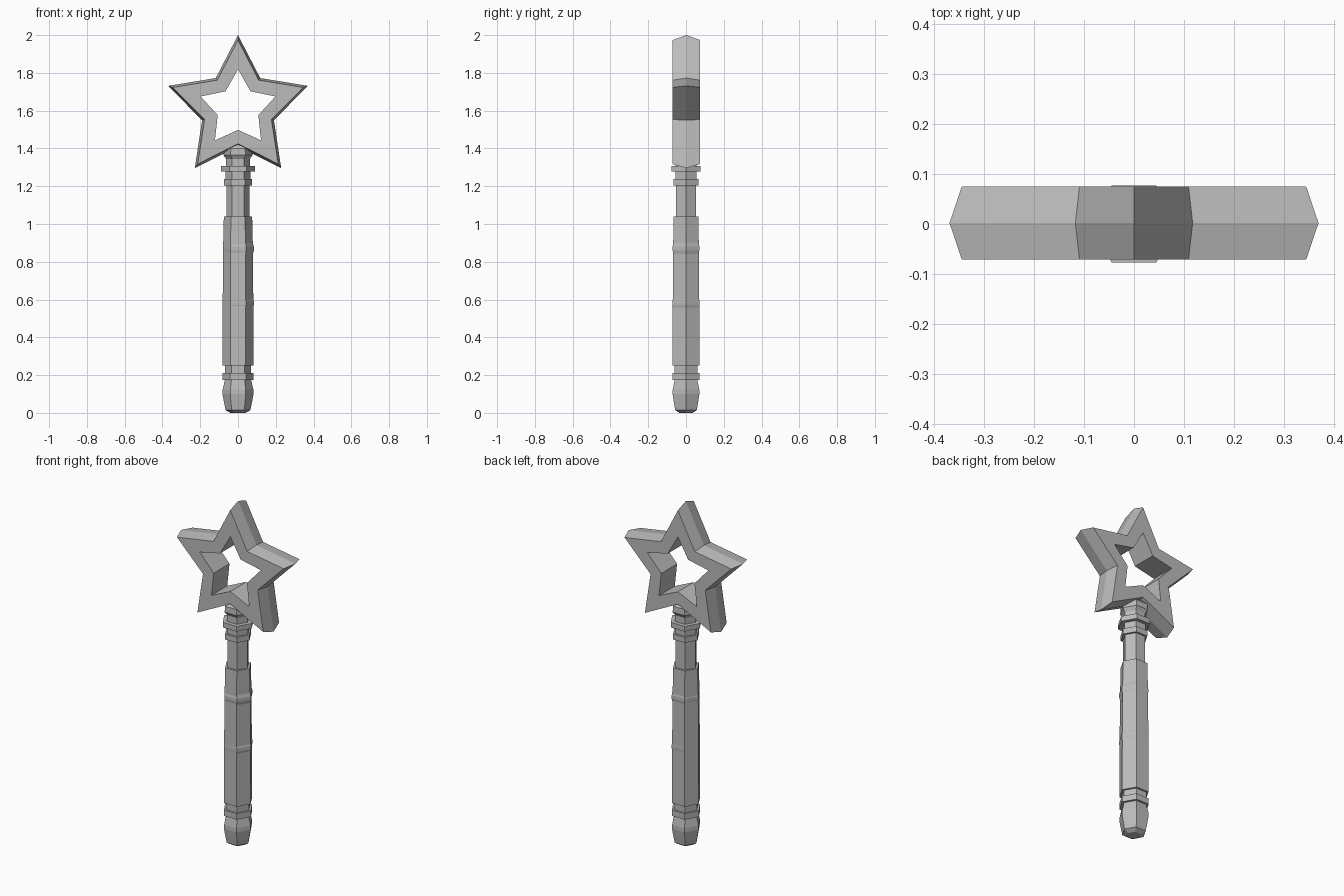
import bpy, bmesh
from math import sin, cos, pi

cube = bpy.data.objects.get("Cube")
if cube:
    bpy.data.objects.remove(cube)

GREY = (0.5, 0.5, 0.5, 1)
grey = bpy.data.materials.new("plain grey")
grey.use_nodes = True
grey.diffuse_color = GREY
grey.node_tree.nodes["Principled BSDF"].inputs["Base Color"].default_value = GREY


def loft(name, rings, closed=False):
    """Join equal-length point rings with quads; cap the ends unless closed."""
    bm = bmesh.new()
    loops = [[bm.verts.new(p) for p in ring] for ring in rings]
    n = len(loops[0])
    pairs = list(zip(loops, loops[1:]))
    if closed:
        pairs.append((loops[-1], loops[0]))
    else:
        bm.faces.new(loops[0])
        bm.faces.new(loops[-1])
    for a, b in pairs:
        for i in range(n):
            j = (i + 1) % n
            bm.faces.new((a[i], a[j], b[j], b[i]))
    bmesh.ops.recalc_face_normals(bm, faces=bm.faces)
    mesh = bpy.data.meshes.new(name)
    bm.to_mesh(mesh)
    bm.free()
    mesh.materials.append(grey)
    ob = bpy.data.objects.new(name, mesh)
    bpy.context.collection.objects.link(ob)
    return ob


def hex_part(name, profile, dx=0):
    """Six-sided turned part from (radius, height) pairs."""
    return loft(name, [[(dx + r * cos(k * pi / 3), r * sin(k * pi / 3), z)
                        for k in range(6)] for r, z in profile])


def star_ring(tip, notch, y):
    pts = []
    for k in range(10):
        r = notch if k % 2 else tip
        a = pi / 2 + k * pi / 5
        pts.append((r * cos(a), y, 1.611 + r * sin(a)))
    return pts


# Open star with a ridged outer rim and a straight hole
loft("star", [star_ring(0.389, 0.2, 0.002),
              star_ring(0.363, 0.186, -0.071),
              star_ring(0.208, 0.113, -0.071),
              star_ring(0.208, 0.113, 0.075),
              star_ring(0.363, 0.186, 0.075)], closed=True)

# Handle, bottom to top
hex_part("pommel", [(0.04, 0), (0.066, 0.015), (0.073, 0.05), (0.082, 0.1),
                    (0.081, 0.125), (0.068, 0.18)])
hex_part("lower_collar", [(0.083, 0.175), (0.083, 0.21)])
hex_part("lower_neck", [(0.07, 0.2), (0.07, 0.255)])
hex_part("grip", [(0.082, 0.25), (0.081, 0.6), (0.079, 0.87), (0.075, 1.04)])
hex_part("upper_shaft", [(0.062, 1.03), (0.062, 1.215)])
hex_part("small_collar", [(0.075, 1.205), (0.075, 1.238)])
hex_part("upper_neck", [(0.065, 1.23), (0.065, 1.285)])
hex_part("large_collar", [(0.089, 1.278), (0.089, 1.308)])
hex_part("star_socket", [(0.063, 1.3), (0.063, 1.345), (0.078, 1.365),
                         (0.076, 1.4), (0.03, 1.45)])

# Faint raised bands on one side of the grip
for name, z in (("lower_band", 0.58), ("upper_band", 0.87)):
    hex_part(name, [(0.077, z - 0.03), (0.082, z - 0.01),
                    (0.082, z + 0.01), (0.076, z + 0.03)], dx=0.002)
